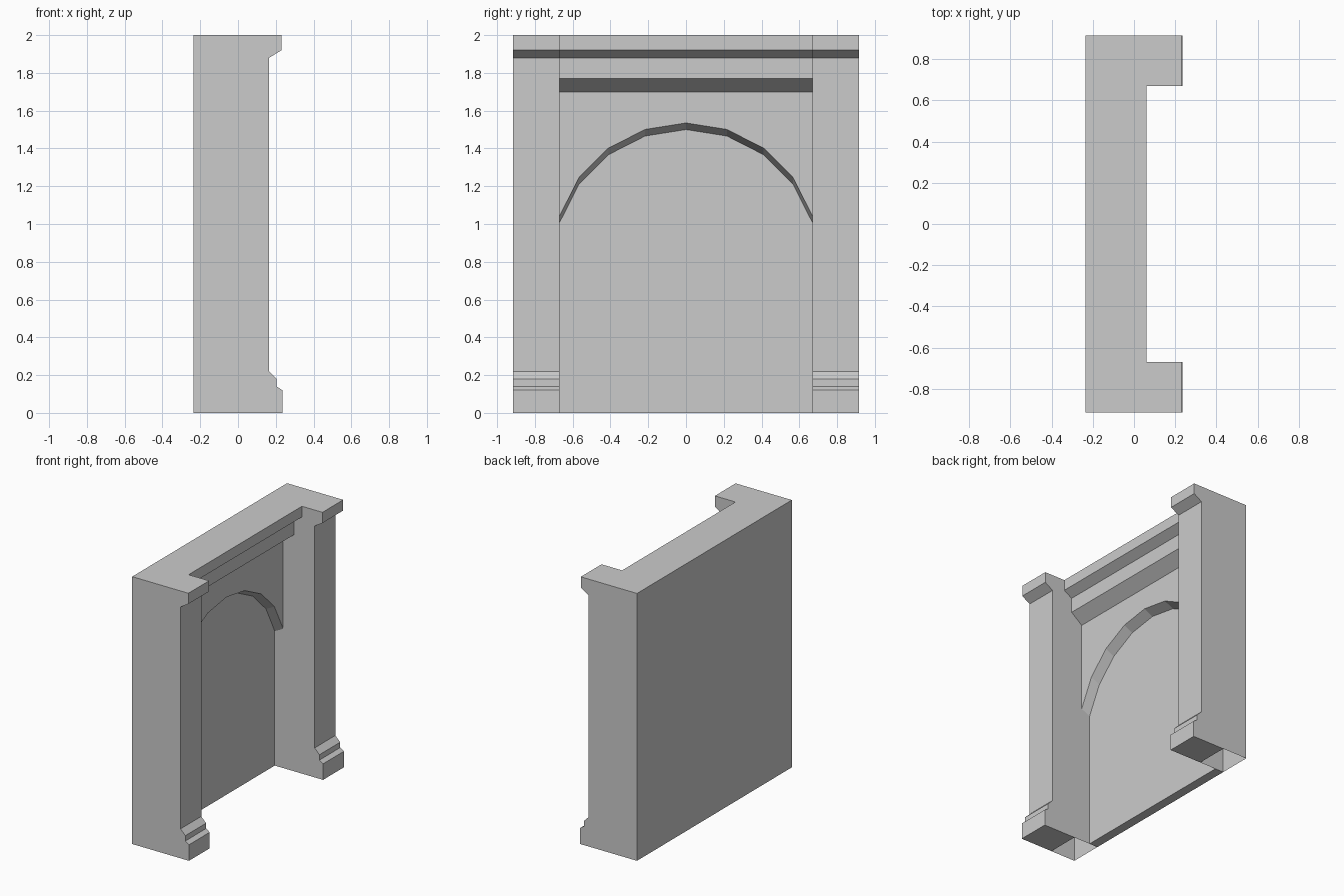
import bpy
import bmesh
from math import sin, cos, radians

cube = bpy.data.objects.get("Cube")
if cube:
    bpy.data.objects.remove(cube, do_unlink=True)

BACK, PANEL, SPANDREL = -0.235, -0.165, -0.095
INNER, OUTER = 0.67, 0.915

stone = bpy.data.materials.new("grey_stone")
stone.use_nodes = True
colour = (0.6, 0.6, 0.6, 1)
stone.diffuse_color = colour
stone.node_tree.nodes["Principled BSDF"].inputs["Base Color"].default_value = colour


def loft(name, ring_a, ring_b, open_side=None):
    """Join two matching outlines into a solid, optionally leaving one side open."""
    bm = bmesh.new()
    a = [bm.verts.new(p) for p in ring_a]
    b = [bm.verts.new(p) for p in ring_b]
    bm.faces.new(a)
    bm.faces.new(b[::-1])
    sides = []
    for i in range(len(a)):
        j = (i + 1) % len(a)
        sides.append(bm.faces.new((a[j], a[i], b[i], b[j])))
    bmesh.ops.recalc_face_normals(bm, faces=bm.faces[:])
    if open_side is not None:
        bmesh.ops.delete(bm, geom=[sides[open_side]], context="FACES_ONLY")
    mesh = bpy.data.meshes.new(name)
    bm.to_mesh(mesh)
    bm.free()
    mesh.materials.append(stone)
    obj = bpy.data.objects.new(name, mesh)
    bpy.context.collection.objects.link(obj)
    return obj


def extrude_profile(name, profile, y0, y1, open_side=None):
    return loft(name, [(x, y0, z) for x, z in profile],
                [(x, y1, z) for x, z in profile], open_side)


# Side pilasters with stepped base and cap; the rear of the underside is hollow
pilaster = [(BACK, 0), (-0.03, 0), (0.235, 0), (0.235, 0.12), (0.205, 0.14),
            (0.205, 0.18), (0.165, 0.22), (0.165, 1.88), (0.23, 1.92),
            (0.23, 2), (BACK, 2)]
extrude_profile("left_pilaster", pilaster, INNER, OUTER, open_side=0)
extrude_profile("right_pilaster", pilaster, -OUTER, -INNER, open_side=0)

# Recessed panel with the stepped cornice above it
panel = [(BACK, 0), (PANEL, 0), (PANEL, 1.7), (SPANDREL, 1.7), (-0.005, 1.77),
         (-0.005, 1.88), (0.06, 1.92), (0.06, 2), (BACK, 2)]
extrude_profile("panel_and_cornice", panel, -INNER, INNER)


# Arched surround with a soffit that slopes down toward the panel
def arch_outline(x, lift):
    arc = [(x, 0.7 * sin(radians(18 * i)), 0.8 + lift + 0.7 * cos(radians(18 * i)))
           for i in range(-4, 5)]
    arc[0] = (x, -INNER, arc[0][2] - 0.01)
    arc[-1] = (x, INNER, arc[-1][2] - 0.01)
    return arc + [(x, INNER, 1.7), (x, -INNER, 1.7)]


loft("arch_surround", arch_outline(SPANDREL, 0.035), arch_outline(PANEL, 0))
